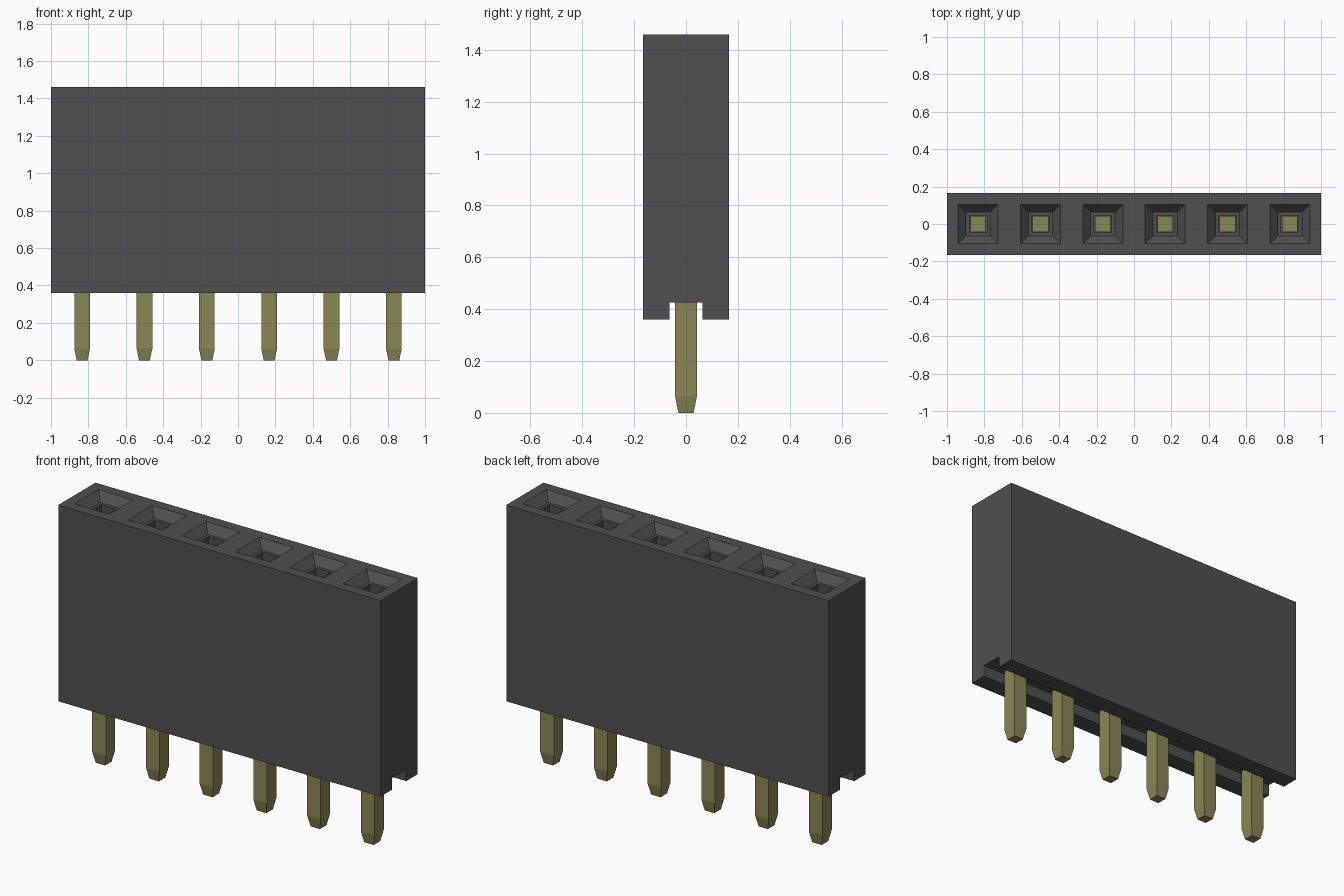
import bpy, bmesh
from mathutils import Vector

if "Cube" in bpy.data.objects:
    bpy.data.objects.remove(bpy.data.objects["Cube"], do_unlink=True)

COUNT, PITCH = 6, 1 / 3
HALF_Y, BOTTOM, TOP = 0.165, 0.36, 1.46
GROOVE_Y, GROOVE_Z = 0.063, 0.425
PIN_TOP = 1.2


def material(name, rgb):
    m = bpy.data.materials.new(name)
    m.use_nodes = True
    m.diffuse_color = (*rgb, 1)
    m.node_tree.nodes["Principled BSDF"].inputs["Base Color"].default_value = (*rgb, 1)
    return m


def make_object(name, bm, mat):
    bmesh.ops.recalc_face_normals(bm, faces=bm.faces)
    mesh = bpy.data.meshes.new(name)
    bm.to_mesh(mesh)
    bm.free()
    mesh.materials.append(mat)
    ob = bpy.data.objects.new(name, mesh)
    bpy.context.collection.objects.link(ob)
    return ob


plastic = material("dark grey plastic", (0.08, 0.08, 0.08))
metal = material("olive brass", (0.25, 0.245, 0.09))

# Housing: block profile with a groove underneath, swept along x
bm = bmesh.new()
profile = [(-HALF_Y, BOTTOM), (-HALF_Y, TOP), (HALF_Y, TOP), (HALF_Y, BOTTOM),
           (GROOVE_Y, BOTTOM), (GROOVE_Y, GROOVE_Z),
           (-GROOVE_Y, GROOVE_Z), (-GROOVE_Y, BOTTOM)]
end = bm.faces.new([bm.verts.new((-1, y, z)) for y, z in profile])
swept = bmesh.ops.extrude_face_region(bm, geom=[end], use_keep_orig=True)["geom"]
bmesh.ops.translate(bm, vec=(2, 0, 0),
                    verts=[v for v in swept if isinstance(v, bmesh.types.BMVert)])
bmesh.ops.recalc_face_normals(bm, faces=bm.faces)

# Split into one cell per socket
for i in range(1, COUNT):
    bmesh.ops.bisect_plane(bm, geom=bm.verts[:] + bm.edges[:] + bm.faces[:],
                           plane_co=(-1 + i * PITCH, 0, 0), plane_no=(1, 0, 0))
bm.normal_update()
cells = [f for f in bm.faces if f.normal.z > 0.9 and f.calc_center_median().z > TOP - 0.01]

# Sockets: rim, sloping funnel, narrow ledge, square well
for thickness, depth in ((0.06, 0), (0.042, -0.045), (0.018, 0)):
    bmesh.ops.inset_individual(bm, faces=cells, thickness=thickness, depth=depth,
                               use_even_offset=True)
wells = bmesh.ops.extrude_discrete_faces(bm, faces=cells)["faces"]
for v in {v for f in wells for v in f.verts}:
    v.co.z = PIN_TOP - 0.02
make_object("housing", bm, plastic)

# Pins: square posts with tapered tips, reaching up into the wells
for i in range(COUNT):
    bm = bmesh.new()
    x = (i - (COUNT - 1) / 2) * PITCH
    rings = [[bm.verts.new(Vector((x + sx * r, sy * r, z)))
              for sx, sy in ((-1, -1), (1, -1), (1, 1), (-1, 1))]
             for r, z in ((0.029, 0), (0.042, 0.063), (0.042, PIN_TOP))]
    for low, high in zip(rings, rings[1:]):
        for k in range(4):
            bm.faces.new((low[k], low[k - 1], high[k - 1], high[k]))
    bm.faces.new(rings[0])
    bm.faces.new(rings[-1])
    make_object(f"pin_{i + 1}", bm, metal)
